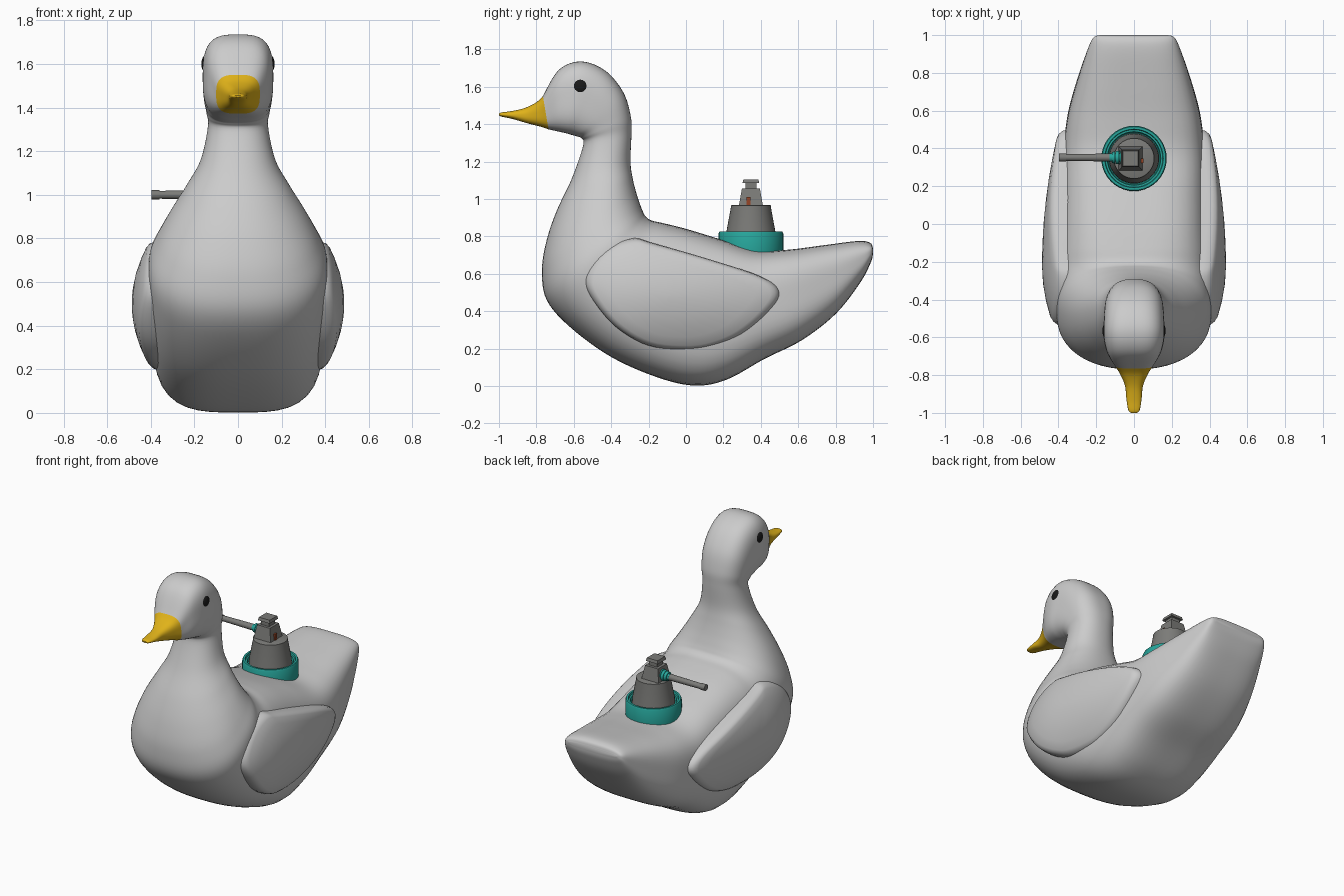
import bpy, bmesh, math
from mathutils import Vector, Matrix

if "Cube" in bpy.data.objects:
    bpy.data.objects.remove(bpy.data.objects["Cube"])


def material(name, rgb):
    m = bpy.data.materials.new(name)
    m.diffuse_color = (*rgb, 1)
    m.use_nodes = True
    m.node_tree.nodes["Principled BSDF"].inputs["Base Color"].default_value = m.diffuse_color
    return m


YELLOW = material("yellow", (0.75, 0.45, 0.01))
BLACK = material("black", (0.01, 0.01, 0.01))
TEAL = material("teal", (0.02, 0.38, 0.33))
METAL = material("dark_grey", (0.2, 0.2, 0.19))
BROWN = material("brown", (0.3, 0.06, 0.02))


def finish(name, bm, mat=None):
    bmesh.ops.recalc_face_normals(bm, faces=bm.faces)
    me = bpy.data.meshes.new(name)
    bm.to_mesh(me)
    bm.free()
    ob = bpy.data.objects.new(name, me)
    bpy.context.collection.objects.link(ob)
    if mat:
        me.materials.append(mat)
    return ob


def smooth_rows(rows, steps, closed=False):
    """Catmull-Rom interpolation of rows of numbers."""
    rows = [Vector(r) for r in rows]
    n, out = len(rows), []

    def get(i):
        return rows[i % n] if closed else rows[max(0, min(n - 1, i))]
    for i in range(n if closed else n - 1):
        a, b, c, d = (get(i + k) for k in (-1, 0, 1, 2))
        for s in range(steps):
            t = s / steps
            out.append(0.5 * (2 * b + (c - a) * t + (2 * a - 5 * b + 4 * c - d) * t * t
                              + (3 * b - a - 3 * c + d) * t ** 3))
    return out if closed else out + [rows[-1]]


def bridge(bm, rings, cap_start=False, cap_end=False):
    vs = [[bm.verts.new(p) for p in r] for r in rings]
    n = len(vs[0])
    for a, b in zip(vs, vs[1:]):
        for i in range(n):
            j = (i + 1) % n
            bm.faces.new((a[i], a[j], b[j], b[i]))
    if cap_start:
        bm.faces.new(vs[0])
    if cap_end:
        bm.faces.new(vs[-1])


def loft(name, rows, cap_start, cap_end, mat=None, sides=56):
    """Rows: upper y, z, lower y, z, half width, squareness."""
    rings = []
    for ty, tz, by, bz, w, n in smooth_rows(rows, 6):
        ring = []
        for k in range(sides):
            a = math.tau * k / sides
            c, s = math.cos(a), math.sin(a)
            r = (abs(c) ** n + abs(s) ** n) ** (-1 / n)
            u = (1 + s * r) / 2
            ring.append((w * c * r, by + (ty - by) * u, bz + (tz - bz) * u))
        rings.append(ring)
    bm = bmesh.new()
    bridge(bm, rings, cap_start, cap_end)
    return finish(name, bm, mat)


def lathe(name, profile, centre, mat, sides=40):
    bm = bmesh.new()
    x, y = centre
    bridge(bm, [[(x + r * math.cos(math.tau * k / sides), y + r * math.sin(math.tau * k / sides), z)
                 for k in range(sides)] for r, z in profile], True, True)
    return finish(name, bm, mat)


def frustum(name, h1, h2, z1, z2, mat):
    """Square tapered block on the turret axis."""
    bm = bmesh.new()
    bridge(bm, [[(TX + sx * h, TY + sy * h, z) for sx, sy in ((-1, -1), (1, -1), (1, 1), (-1, 1))]
                for h, z in ((h1, z1), (h2, z2))], True, True)
    return finish(name, bm, mat)


def x_cylinder(name, r1, r2, x1, x2, mat):
    bm = bmesh.new()
    m = Matrix.Translation(((x1 + x2) / 2, TY + 0.005, 1.0)) @ Matrix.Rotation(-math.pi / 2, 4, 'Y')
    bmesh.ops.create_cone(bm, cap_ends=True, segments=20, radius1=r1, radius2=r2,
                          depth=abs(x2 - x1), matrix=m)
    return finish(name, bm, mat)


# Body from tail tip to chest, then neck and head
torso = [
    (1.0, .735, 1.0, .71, .18, 3),
    (.985, .765, .988, .66, .215, 3),
    (.92, .775, .93, .55, .245, 3.2),
    (.74, .753, .80, .385, .298, 3.4),
    (.54, .728, .62, .245, .35, 3.4),
    (.37, .725, .42, .145, .373, 3.4),
    (.18, .785, .22, .035, .383, 3.4),
    (.0, .84, .05, .002, .39, 3.4),
    (-.12, .87, -.15, .045, .4, 3.2),
    (-.185, .885, -.4, .155, .405, 2.9),
    (-.215, .905, -.62, .315, .41, 2.6),
    (-.23, .932, -.745, .46, .405, 2.4),
]
neck_head = [
    (-.245, .97, -.77, .62, .365, 2.3),
    (-.265, 1.03, -.745, .78, .31, 2.2),
    (-.285, 1.11, -.69, .94, .24, 2.2),
    (-.297, 1.2, -.61, 1.11, .172, 2.2),
    (-.292, 1.34, -.55, 1.285, .138, 2.3),
    (-.295, 1.44, -.56, 1.325, .145, 2.5),
    (-.335, 1.57, -.585, 1.335, .155, 2.8),
    (-.43, 1.685, -.61, 1.342, .16, 3),
    (-.56, 1.735, -.645, 1.352, .16, 3.2),
    (-.68, 1.69, -.69, 1.362, .14, 3.2),
    (-.765, 1.55, -.735, 1.372, .1, 3.2),
]
loft("duck_body", torso + neck_head, True, False)

# Beak
loft("beak", [
    (-.765, 1.55, -.735, 1.372, .1, 3.2),
    (-.80, 1.517, -.78, 1.387, .075, 3),
    (-.86, 1.487, -.85, 1.405, .048, 2.6),
    (-.93, 1.47, -.925, 1.427, .04, 2.3),
    (-.985, 1.463, -.985, 1.44, .03, 2.2),
    (-1.0, 1.456, -1.0, 1.447, .015, 2.2)], False, True, YELLOW)

# Wings: domed pads with rounded rims
outline = smooth_rows([(-.28, .79), (-.18, .765), (.1, .685), (.4, .585), (.5, .5), (.44, .395),
                       (.3, .275), (.15, .21), (0, .19), (-.2, .215), (-.38, .32), (-.51, .48),
                       (-.54, .58), (-.49, .68), (-.4, .755)], 5, True)
CY, CZ = -.05, .48
for side, label in ((1, "left_wing"), (-1, "right_wing")):
    rings = []
    for s, drop in ((1, .2), (1, .045), (.985, .02), (.955, .006), (.91, 0), (.75, 0),
                    (.55, 0), (.35, 0), (.15, 0), (.03, 0)):
        ring = []
        for py, pz in outline:
            y, z = CY + (py - CY) * s, CZ + (pz - CZ) * s
            x = .487 - (z - .5) ** 2 - (.17 if y > -.22 else .6) * (y + .22) ** 2 - drop
            ring.append((side * x, y, z))
        rings.append(ring)
    bm = bmesh.new()
    bridge(bm, rings, True, True)
    finish(label, bm)

# Eyes
for side, label in ((1, "left_eye"), (-1, "right_eye")):
    bm = bmesh.new()
    bmesh.ops.create_uvsphere(bm, u_segments=24, v_segments=16, radius=1,
                              matrix=Matrix.Translation((side * .143, -.565, 1.6))
                              @ Matrix.Diagonal((.025, .043, .043, 1)))
    finish(label, bm, BLACK)

# Turret: collar ring, conical base, square head and top plate
TX, TY = -.018, .347
lathe("turret_ring", [(.165, .64), (.173, .66), (.173, .815), (.168, .825), (.155, .825), (.152, .812),
                      (.142, .812), (.138, .79), (.12, .78)], (0, TY), TEAL)
lathe("turret_cone", [(.135, .76), (.13, .83), (.107, .955), (.107, .965), (.1, .968)], (0, TY), METAL)
frustum("turret_head", .065, .048, .96, 1.055, METAL)
frustum("hatch_stem", .03, .03, 1.05, 1.085, METAL)
frustum("hatch_plate", .045, .04, 1.085, 1.105, METAL)

# Gun barrel with ribbed collar
for i in range(3):
    x = -.06 - i * .02
    x_cylinder("barrel_collar_%d" % (i + 1), .04 - i * .004, .037 - i * .004, x, x - .017, TEAL)
x_cylinder("barrel_core", .022, .022, -.03, -.13, TEAL)
x_cylinder("barrel", .021, .018, -.11, -.37, METAL)
x_cylinder("muzzle", .021, .021, -.36, -.397, METAL)

# Small side lever
bm = bmesh.new()
bmesh.ops.create_cube(bm, size=1, matrix=Matrix.Translation((TX + .06, TY - .012, .987))
                      @ Matrix.Diagonal((.015, .022, .045, 1)))
finish("side_lever", bm, BROWN)

# Smooth shading with crisp edges
bpy.ops.object.select_all(action='SELECT')
bpy.context.view_layer.objects.active = bpy.data.objects["duck_body"]
bpy.ops.object.shade_smooth_by_angle(angle=math.radians(40))
